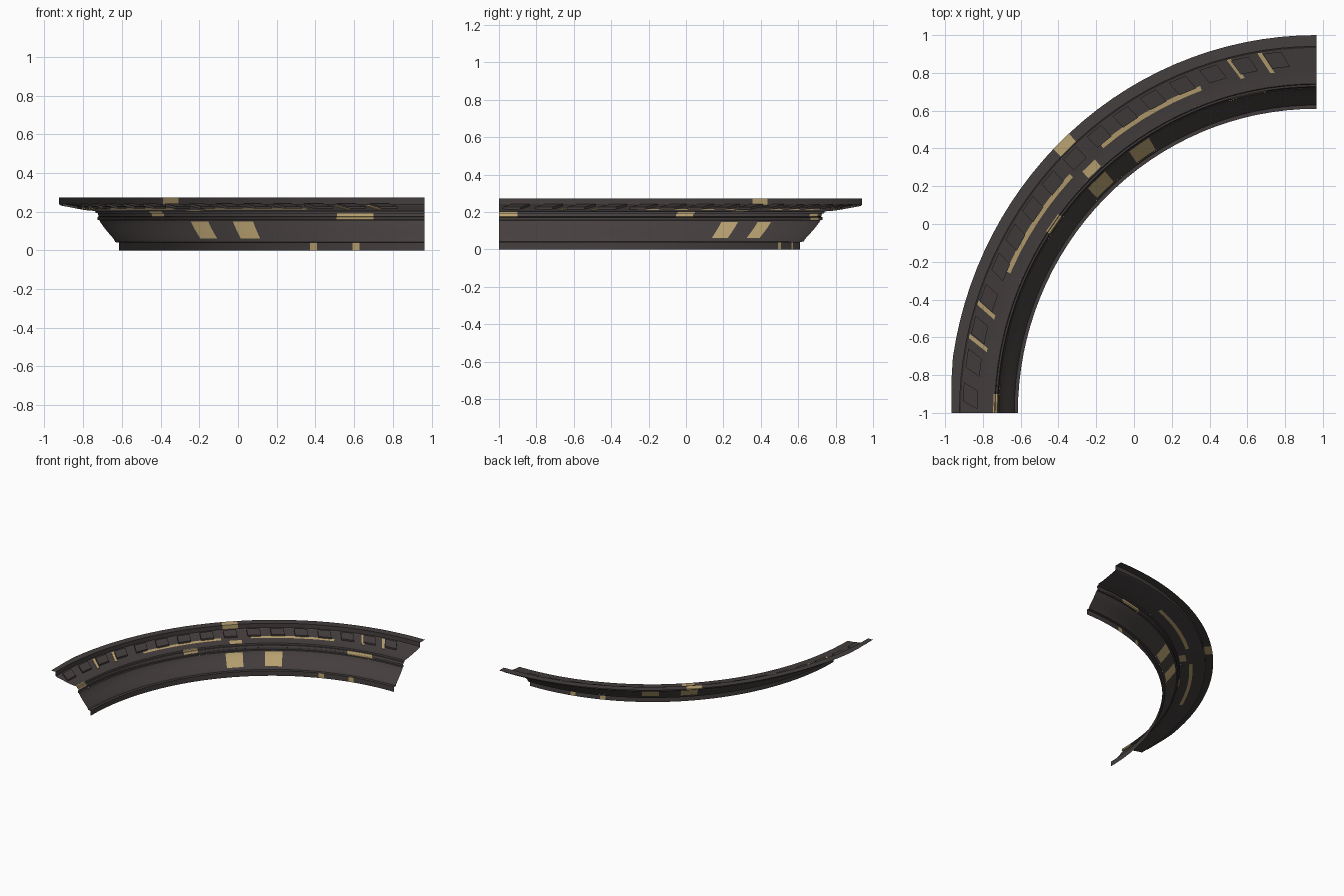
import bpy, bmesh, math

if "Cube" in bpy.data.objects:
    bpy.data.objects.remove(bpy.data.objects["Cube"])

def material(name, rgb):
    m = bpy.data.materials.new(name)
    m.diffuse_color = (*rgb, 1)
    m.use_nodes = True
    m.node_tree.nodes["Principled BSDF"].inputs["Base Color"].default_value = m.diffuse_color
    return m

STONE = material("dark_stone", (0.060, 0.050, 0.049))
GOLD = material("worn_gold", (0.50, 0.37, 0.17))
SEGMENTS = 32

def place(deg, y, z):
    """Point on the curved run; y is the profile position at the right-hand end."""
    s = (y - 0.61) / 0.39
    a, b = 1.58 + 0.365 * s, 1.61 + 0.39 * s
    t = math.radians(deg)
    return (max(0.965 - a * math.cos(t), -0.965), -1 + b * math.sin(t), z)

def skew(deg, y):
    """Soffit ornaments lean towards the middle of the run."""
    return deg - 15.5 * math.sin(math.radians(2 * (deg - 45))) * (y - 0.875)

def finish(name, bm):
    me = bpy.data.meshes.new(name)
    bm.to_mesh(me)
    bm.free()
    me.materials.append(STONE)
    me.materials.append(GOLD)
    ob = bpy.data.objects.new(name, me)
    bpy.context.collection.objects.link(ob)
    bpy.ops.object.select_all(action='DESELECT')
    bpy.context.view_layer.objects.active = ob
    ob.select_set(True)
    bpy.ops.object.shade_smooth_by_angle(angle=math.radians(25))
    return ob

def sweep(name, profile, patches=()):
    """Open moulding surface; patches are (first row, last row, start, end) in gold."""
    angles = {90 * i / SEGMENTS for i in range(SEGMENTS + 1)}
    for p in patches:
        angles |= {p[2], p[3]}
    angles = sorted(angles)
    bm = bmesh.new()
    grid = [[bm.verts.new(place(a, *p)) for p in profile] for a in angles]
    for i in range(len(angles) - 1):
        mid = (angles[i] + angles[i + 1]) / 2
        for j in range(len(profile) - 1):
            f = bm.faces.new((grid[i][j], grid[i + 1][j],
                              grid[i + 1][j + 1], grid[i][j + 1]))
            f.material_index = int(any(r0 <= j <= r1 and a0 < mid < a1
                                       for r0, r1, a0, a1 in patches))
    return finish(name, bm)

def soffit_z(y):
    return 0.208 + (y - 0.80) * 0.18

def raised(bm, deg, half, y0, y1, height, mat=0):
    """Skewed block standing on the soffit, open underneath."""
    low, top = [], []
    for d, y in ((-half, y0), (half, y0), (half, y1), (-half, y1)):
        a = min(max(skew(deg + d, y), 0), 90)
        low.append(bm.verts.new(place(a, y, soffit_z(y))))
        top.append(bm.verts.new(place(a, y, soffit_z(y) + height)))
    faces = [bm.faces.new(top)]
    for k in range(4):
        n = (k + 1) % 4
        faces.append(bm.faces.new((low[k], low[n], top[n], top[k])))
    for f in faces:
        f.material_index = mat

# lower upright band with two small gold marks
sweep("base_band", [(0.61, 0), (0.61, 0.04), (0.63, 0.042), (0.635, 0.052)],
      [(0, 0, 68.0, 69.4), (0, 0, 76.3, 77.7)])

# sloping cove with two gold panels
sweep("cove", [(0.635, 0.052), (0.642, 0.062), (0.668, 0.09), (0.694, 0.12),
               (0.715, 0.148), (0.718, 0.156)],
      [(1, 3, 43.9, 48.2), (1, 3, 53.8, 58.1)])

# stepped bed moulding
sweep("bed_moulding", [(0.718, 0.156), (0.73, 0.158), (0.73, 0.172), (0.722, 0.176),
                       (0.728, 0.192), (0.738, 0.193), (0.742, 0.203), (0.75, 0.204)],
      [(2, 6, 0, 3.3), (2, 6, 33.3, 37.0), (1, 3, 74.4, 81.0)])

# soffit with a gold line along the block feet
sweep("soffit", [(0.75, 0.204)] + [(y, soffit_z(y)) for y in (0.80, 0.816, 0.842, 0.932)],
      [(0, 0, 45.2, 48.2), (2, 2, 24.0, 43.4), (2, 2, 50.5, 70.0)])

# upright rim and flat top strip
sweep("rim", [(0.932, soffit_z(0.932)), (0.94, 0.238), (0.94, 0.272), (1.0, 0.272)],
      [(1, 2, 44.3, 47.7)])

# row of soffit blocks
bm = bmesh.new()
for k in range(16):
    raised(bm, 83.5 - 5.39 * k, 1.5, 0.838, 0.922, 0.012)
finish("soffit_blocks", bm)

# gold lines between the end blocks
bm = bmesh.new()
for deg in (11.4, 16.9, 76.5, 81.6):
    raised(bm, deg, 0.35, 0.815, 0.93, 0.004, 1)
finish("gold_lines", bm)
